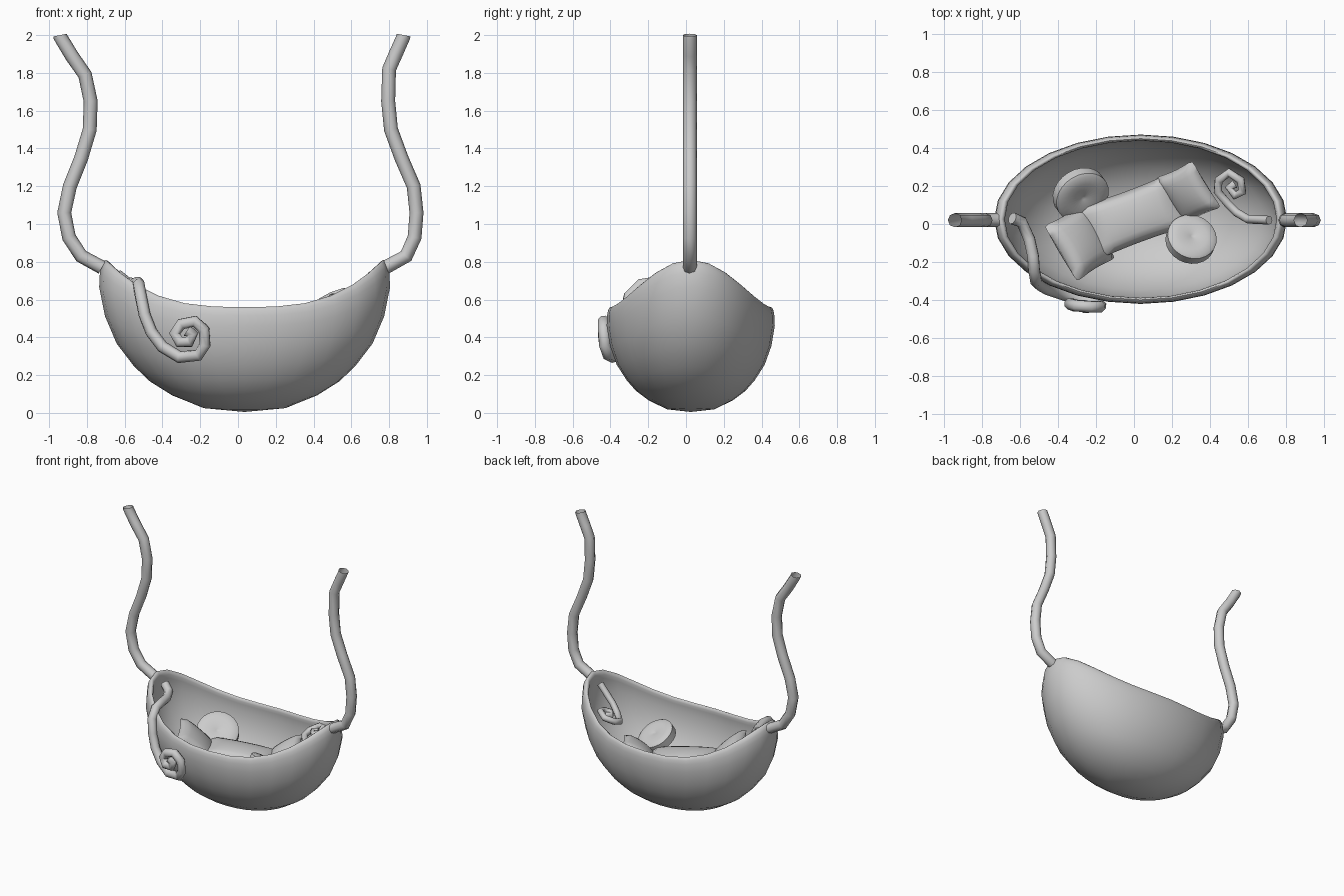
import bpy, bmesh, math
from mathutils import Vector, Matrix

if "Cube" in bpy.data.objects:
    bpy.data.objects.remove(bpy.data.objects["Cube"])


def smooth(ob, angle=50):
    bpy.ops.object.select_all(action='DESELECT')
    ob.select_set(True)
    bpy.context.view_layer.objects.active = ob
    bpy.ops.object.shade_smooth_by_angle(angle=math.radians(angle))


def finish(name, bm, matrix=None, angle=50):
    if matrix:
        bm.transform(matrix)
    bmesh.ops.recalc_face_normals(bm, faces=bm.faces)
    me = bpy.data.meshes.new(name)
    bm.to_mesh(me)
    bm.free()
    ob = bpy.data.objects.new(name, me)
    bpy.context.collection.objects.link(ob)
    smooth(ob, angle)


def frame(center, e1, e2):
    # Local x along e1, local y as close to e2 as possible
    x = Vector(e1).normalized()
    z = x.cross(Vector(e2)).normalized()
    y = z.cross(x)
    m = Matrix((x, y, z)).transposed().to_4x4()
    m.translation = center
    return m


def tube(name, points, radius, caps=True):
    cu = bpy.data.curves.new(name, 'CURVE')
    cu.dimensions = '3D'
    cu.bevel_depth = radius
    cu.bevel_resolution = 2
    cu.use_fill_caps = caps
    sp = cu.splines.new('POLY')
    sp.points.add(len(points) - 1)
    for p, co in zip(sp.points, points):
        p.co = (*co, 1)
    ob = bpy.data.objects.new(name, cu)
    bpy.context.collection.objects.link(ob)
    bpy.ops.object.select_all(action='DESELECT')
    ob.select_set(True)
    bpy.context.view_layer.objects.active = ob
    bpy.ops.object.convert(target='MESH')
    smooth(bpy.context.object, 60)


def pillow(name, sx, sy, h, matrix, n=10):
    # Two puffed sheets welded along a slightly pinched, round-cornered outline
    bm = bmesh.new()
    for side in (1, -1):
        grid = []
        for i in range(n + 1):
            for j in range(n + 1):
                u, v = 2 * i / n - 1, 2 * j / n - 1
                corner = 1 - 0.07 * (u * v) ** 8
                x = sx / 2 * u * (1 - 0.08 * (1 - v * v)) * corner
                y = sy / 2 * v * (1 - 0.08 * (1 - u * u)) * corner
                z = side * h / 2 * ((1 - u * u) * (1 - v * v)) ** 0.4
                grid.append(bm.verts.new((x, y, z)))
        for i in range(n):
            for j in range(n):
                k = i * (n + 1) + j
                bm.faces.new((grid[k], grid[k + 1], grid[k + n + 2], grid[k + n + 1]))
    bmesh.ops.remove_doubles(bm, verts=bm.verts, dist=0.0005)
    finish(name, bm, matrix, 80)


def lathe(name, prof, place, n, matrix=None, angle=60):
    bm = bmesh.new()
    rings = []
    for f, u in prof:
        if f == 0:
            rings.append([bm.verts.new(place(0, u, 0, 0))] * n)
        else:
            rings.append([bm.verts.new(place(f, u, math.cos(2 * math.pi * k / n),
                                             math.sin(2 * math.pi * k / n))) for k in range(n)])
    for a, b in zip(rings, rings[1:]):
        for k in range(n):
            quad = dict.fromkeys((a[k], a[(k + 1) % n], b[(k + 1) % n], b[k]))
            bm.faces.new(list(quad))
    finish(name, bm, matrix, angle)


def round_cushion(name, radius, center, normal):
    half = [(0, .03), (.08, .036), (.6, .042), (.9, .038), (1, .028)]
    prof = half + [(f, -z) for f, z in reversed(half)]
    rot = Vector((0, 0, 1)).rotation_difference(Vector(normal)).to_matrix().to_4x4()
    rot.translation = center
    lathe(name, prof, lambda f, u, c, s: (radius * f * c, radius * f * s, u), 24, rot, 45)


# Pod: boat-shaped thin shell with a rolled rim that rises towards both ends
def pod_point(f, u, c, s):
    return (0.035 + 0.77 * f * c, 0.025 + 0.445 * f * s, 0.005 + u * (0.555 + 0.25 * abs(c) ** 3))


outer = [(0, 0), (.28, .025), (.5, .11), (.65, .2), (.76, .3), (.88, .45), (.96, .63), (1, .82), (.995, .92)]
rim = [(.985, .965), (.968, .993), (.952, 1), (.936, .99), (.928, .96)]
inner = [(max(f - .025 - .04 * u, 0), u + .022 * (1 - u)) for f, u in reversed(outer)]
lathe("pod_shell", outer + rim + inner, pod_point, 28)

# Hanging ropes, cut level at the top
left = [(-.72, .77), (-.83, .83), (-.895, .93), (-.92, 1.06), (-.89, 1.2), (-.83, 1.35), (-.785, 1.5),
        (-.78, 1.65), (-.81, 1.79), (-.88, 1.89), (-.94, 1.99), (-.942, 2)]
right = [(.78, .77), (.89, .83), (.935, .93), (.945, 1.06), (.93, 1.2), (.865, 1.35), (.81, 1.5),
         (.795, 1.65), (.8, 1.82), (.835, 1.9), (.875, 1.99), (.877, 2)]
for name, path in (("left_rope", left), ("right_rope", right)):
    tube(name, [(x, .02, z) for x, z in path], .037, caps=False)

# Tendril that climbs over the front rim and curls on the outside
tube("front_tendril", [
    (-.64, .03, .73), (-.59, .01, .69), (-.55, -.08, .68), (-.53, -.17, .69), (-.525, -.24, .68),
    (-.515, -.30, .62), (-.495, -.32, .52), (-.46, -.34, .43), (-.4, -.36, .35), (-.31, -.39, .295),
    (-.21, -.41, .305), (-.175, -.43, .36), (-.18, -.435, .44), (-.23, -.435, .485), (-.3, -.43, .47),
    (-.335, -.42, .42), (-.31, -.43, .375), (-.26, -.43, .375), (-.24, -.435, .415), (-.27, -.435, .435)], .032)

# Tendril curling inside the right end
tube("inner_tendril", [
    (.71, .02, .73), (.6, .025, .61), (.54, .06, .57), (.49, .11, .56), (.44, .17, .57), (.445, .23, .59),
    (.5, .27, .62), (.56, .23, .64), (.57, .17, .62), (.53, .15, .61), (.5, .19, .61), (.53, .21, .61)], .023)

# Pillows and round cushions piled inside
pillow("long_pillow", .54, .3, .12, frame((0, .04, .36), (.9, .33, -.1), (-.3, .9, 0)))
pillow("left_pillow", .34, .35, .13, frame((-.285, -.095, .42), (.18, .11, -.2), (-.16, .28, 0)))
pillow("right_pillow", .27, .3, .12, frame((.285, .165, .385), (.17, .08, .13), (-.2, .2, 0)))
round_cushion("back_round_cushion", .148, (-.28, .155, .405), (.35, -.5, .75))
round_cushion("front_round_cushion", .132, (.3, -.08, .40), (.2, .45, .8))
